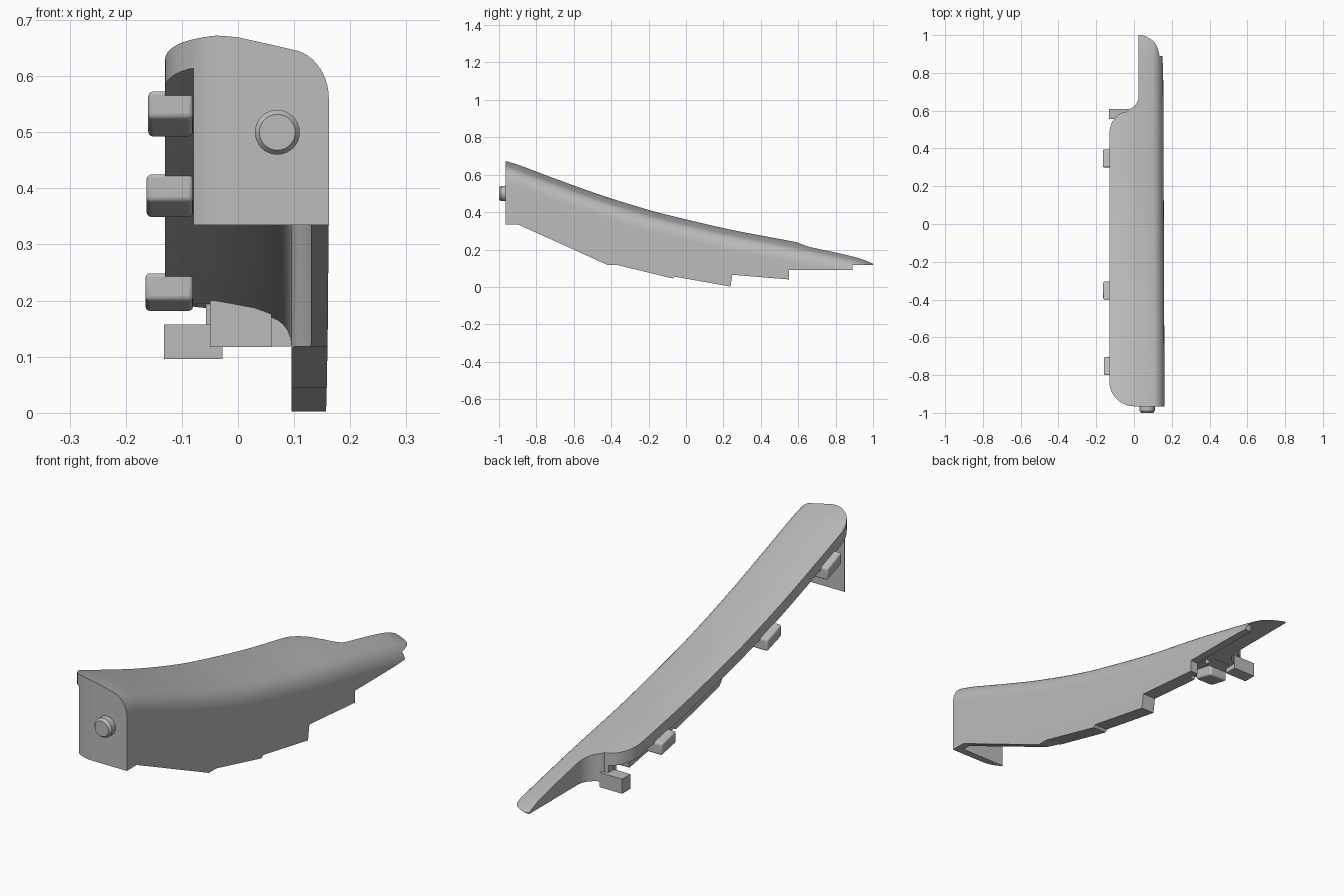
import bpy, bmesh
from math import sin, cos, radians
from mathutils import Vector

cube = bpy.data.objects.get("Cube")
if cube:
    bpy.data.objects.remove(cube)

grey = bpy.data.materials.new("plain_grey")
grey.use_nodes = True
grey.diffuse_color = (0.5, 0.5, 0.5, 1)
grey.node_tree.nodes["Principled BSDF"].inputs["Base Color"].default_value = (0.5, 0.5, 0.5, 1)


def loft(name, rings):
    """Closed solid through equal-length rings of points."""
    bm = bmesh.new()
    rows = [[bm.verts.new(p) for p in ring] for ring in rings]
    n = len(rows[0])
    for a, b in zip(rows, rows[1:]):
        for i in range(n):
            j = (i + 1) % n
            bm.faces.new((a[i], a[j], b[j], b[i]))
    bm.faces.new(rows[0])
    bm.faces.new(rows[-1][::-1])
    bmesh.ops.recalc_face_normals(bm, faces=bm.faces)
    mesh = bpy.data.meshes.new(name)
    bm.to_mesh(mesh)
    bm.free()
    mesh.materials.append(grey)
    obj = bpy.data.objects.new(name, mesh)
    bpy.context.collection.objects.link(obj)
    return obj


def box(name, x0, x1, y0, y1, z0, z1, drop=0):
    """Box whose back end can sit lower than its front."""
    return loft(name, [[(x0, y, z0 - d), (x1, y, z0 - d), (x1, y, z1 - d), (x0, y, z1 - d)]
                       for y, d in ((y0, 0), (y1, drop))])


def arc(cx, cy, rx, ry, a0, a1, steps=12):
    return [(cx + rx * cos(radians(a0 + (a1 - a0) * i / steps)),
             cy + ry * sin(radians(a0 + (a1 - a0) * i / steps))) for i in range(steps + 1)]


def activate(obj):
    bpy.ops.object.select_all(action='DESELECT')
    obj.select_set(True)
    bpy.context.view_layer.objects.active = obj


def combine(obj, tool, operation):
    mod = obj.modifiers.new("cut", 'BOOLEAN')
    mod.object, mod.operation, mod.solver = tool, operation, 'EXACT'
    activate(obj)
    bpy.ops.object.modifier_apply(modifier=mod.name)
    bpy.data.objects.remove(tool)


# Crest height along the length
CREST = [(-1.1, .72), (-.965, .675), (-.9, .655), (-.7, .58), (-.46, .494), (-.2, .413), (0, .362),
         (.25, .305), (.55, .248), (.75, .206), (.9, .172), (.97, .15), (1, .133), (1.1, .1)]


def crest(y):
    """Smooth interpolation of the crest points."""
    for i in range(len(CREST) - 1):
        (y0, z0), (y1, z1) = CREST[i], CREST[i + 1]
        if y <= y1 or i == len(CREST) - 2:
            before, after = CREST[max(i - 1, 0)], CREST[min(i + 2, len(CREST) - 1)]
            m0 = (z1 - before[1]) / (y1 - before[0]) * (y1 - y0)
            m1 = (after[1] - z0) / (after[0] - y0) * (y1 - y0)
            t = (y - y0) / (y1 - y0)
            return ((2*t**3 - 3*t*t + 1) * z0 + (t**3 - 2*t*t + t) * m0
                    + (3*t*t - 2*t**3) * z1 + (t**3 - t*t) * m1)


def sweep(name, section, y0, y1, steps):
    """Sweep an upper section along the crest, closed far below."""
    rings = []
    for i in range(steps + 1):
        y = y0 + (y1 - y0) * i / steps
        pts = section(y)
        rings.append([(x, y, crest(y) + z) for x, z in pts]
                     + [(pts[-1][0], y, -.3), (pts[0][0], y, -.3)])
    return loft(name, rings)


def outer_section(y):
    edge = .162 - .004 * (y + 1)
    return ([(-.25, -.002), (-.08, -.001), (-.04, -.001), (0, -.006), (.05, -.017)]
            + arc(edge - .075, -.115, .075, .088, 75, 0, 10))


def inner_section(y):
    wall = .13 if y < -.42 else max(.095, .13 - (y + .42) * .7)
    return ([(-.3, -.052), (-.04, -.052), (.03, -.065)]
            + arc(wall - .045, -.125, .045, .05, 75, 0, 5))


def open_section(y):
    return [(-.3, -.051), (-.065 + .015 * y, -.053)]


# Curved cover: swept body trimmed to its plan and side outlines
cover = sweep("cover_shell", outer_section, -1.05, 1.05, 60)
plan = ([(.25, -.965)] + arc(0, -.835, .13, .13, 270, 180) + arc(-.03, .48, .1, .115, 180, 95)
        + arc(-.06, .68, .085, .08, -70, 0) + arc(.025, .87, .131, .13, 90, 0) + [(.25, .86)])
combine(cover, loft("plan_trim", [[(x, y, z) for x, y in plan] for z in (-.2, 1)]), 'INTERSECT')

lower_edge = [(-1.2, .335), (-.9, .335), (-.42, .118), (-.37, .118), (-.07, .045), (-.06, .055),
              (.238, .002), (.247, .065), (.55, .04), (.55, .09), (.89, .09), (.89, .118), (1.2, .118)]
side = lower_edge + [(1.2, 1), (-1.2, 1)]
combine(cover, loft("side_trim", [[(x, y, z) for y, z in side] for x in (-.4, .4)]), 'INTERSECT')

# Hollow interior, open inner side, flat underside of the tip
combine(cover, sweep("interior_cut", inner_section, -.935, .56, 44), 'DIFFERENCE')
combine(cover, sweep("open_side_cut", open_section, -1.08, 1.08, 61), 'DIFFERENCE')
combine(cover, box("tip_underside_cut", -.4, .12, .5, 1.1, -.4, .118), 'DIFFERENCE')
activate(cover)
bpy.ops.object.shade_smooth_by_angle(angle=radians(32))

# Clip tabs tucked under the skin on the inner side
for name, x, y, z, drop in (("front_tab", -.16, -.8, .525, .035), ("middle_tab", -.163, -.4, .377, .03),
                            ("rear_tab", -.165, .3, .2, .02)):
    tab = box(name, x, -.08, y, y + .095, z, z + .05, drop)
    bevel = tab.modifiers.new("soft_edges", 'BEVEL')
    bevel.width, bevel.segments = .008, 3
    activate(tab)
    bpy.ops.object.shade_smooth_by_angle(angle=radians(35))

# Rear hook: foot block and the bulkhead strip holding it
box("hook_foot", -.132, -.028, .555, .61, .096, .157)
box("hook_bulkhead", -.05, .06, .53, .585, .117, .208)

# Round peg on the front plate
profile = [(-.95, .04), (-.99, .04), (-1, .032)]
peg = loft("front_peg", [[(.07 + x, y, .5 + z) for x, z in arc(0, 0, r, r, 0, 348.75, 31)]
                         for y, r in profile])
activate(peg)
bpy.ops.object.shade_smooth_by_angle(angle=radians(30))
